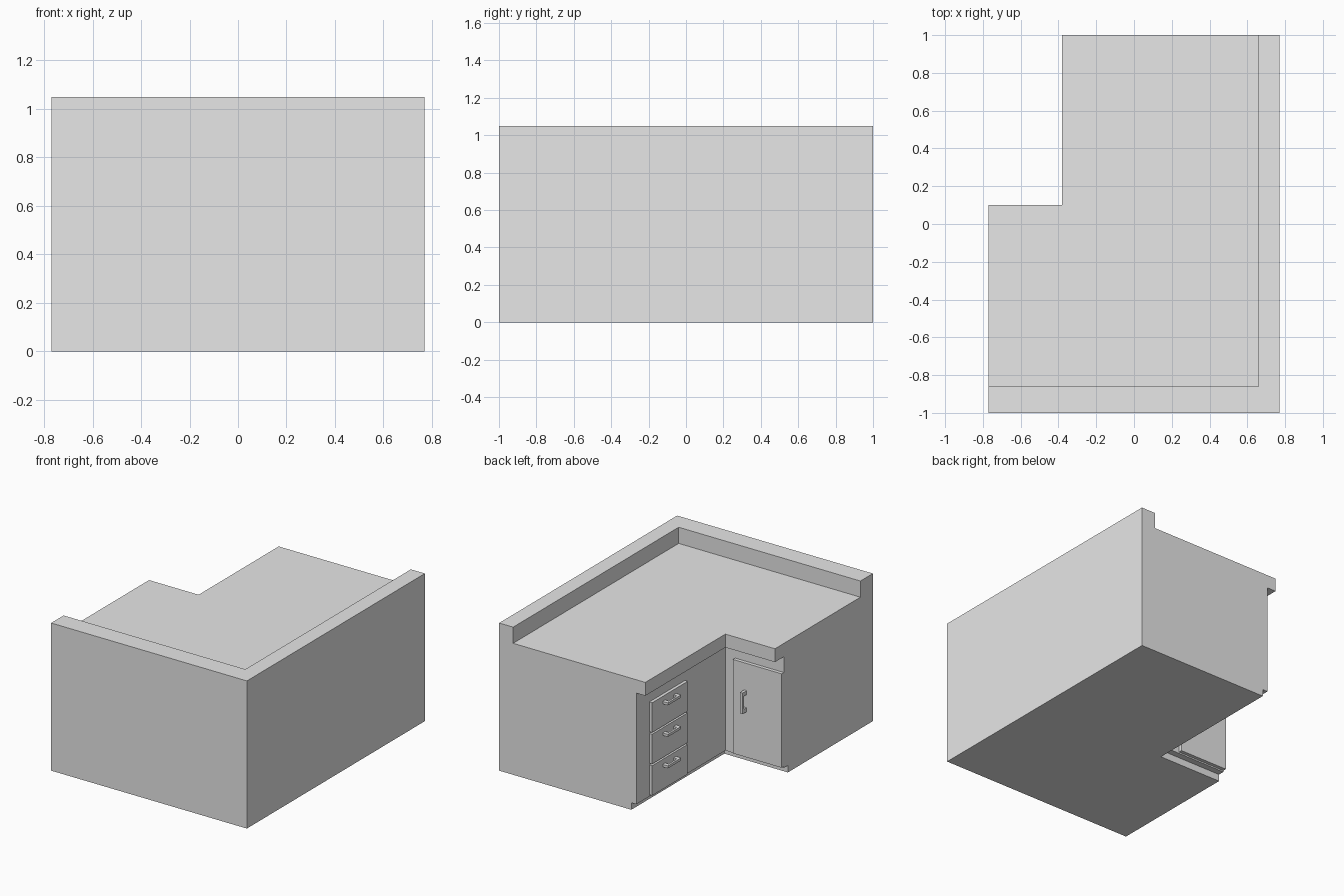
import bpy
import bmesh
from mathutils import Vector

cube = bpy.data.objects.get("Cube")
if cube:
    bpy.data.objects.remove(cube, do_unlink=True)

# One plain finish for the whole counter
finish = bpy.data.materials.new("light_grey")
finish.use_nodes = True
finish.diffuse_color = (0.8, 0.8, 0.8, 1)
finish.node_tree.nodes["Principled BSDF"].inputs["Base Color"].default_value = (0.8, 0.8, 0.8, 1)


def add_object(name, bm):
    bmesh.ops.recalc_face_normals(bm, faces=bm.faces)
    mesh = bpy.data.meshes.new(name)
    bm.to_mesh(mesh)
    bm.free()
    mesh.materials.append(finish)
    obj = bpy.data.objects.new(name, mesh)
    bpy.context.scene.collection.objects.link(obj)
    return obj


def prism(name, outline, z0, z1):
    """Extrude a floor outline from z0 up to z1."""
    bm = bmesh.new()
    base = bm.faces.new([bm.verts.new((x, y, z0)) for x, y in outline])
    top = bmesh.ops.extrude_face_region(bm, geom=[base])["geom"]
    verts = [v for v in top if isinstance(v, bmesh.types.BMVert)]
    bmesh.ops.translate(bm, verts=verts, vec=(0, 0, z1 - z0))
    return add_object(name, bm)


def add_box(bm, lo, hi):
    lo, hi = Vector(lo), Vector(hi)
    verts = bmesh.ops.create_cube(bm, size=1)["verts"]
    bmesh.ops.scale(bm, verts=verts, vec=hi - lo)
    bmesh.ops.translate(bm, verts=verts, vec=(lo + hi) / 2)


def box(name, lo, hi):
    bm = bmesh.new()
    add_box(bm, lo, hi)
    return add_object(name, bm)


# Overall extents and the inner faces of the raised wall
W, D, H = 0.77, 1.0, 1.05
WX, WY = 0.66, -0.86
SLAB_LOW, SLAB_TOP, TOE = 0.84, 0.935, 0.05
FACE_X, FACE_Y = -0.31, 0.0


def l_shape(nx, ny):
    """L outline inside the wall, with its inner corner at nx, ny."""
    return [(-W, WY), (WX, WY), (WX, D), (nx, D), (nx, ny), (-W, ny)]


# Raised wall, plinth, cabinet body and worktop
prism("outer_wall", [(-W, -D), (W, -D), (W, D), (WX, D), (WX, WY), (-W, WY)], 0, H)
prism("plinth", l_shape(-0.27, -0.045), 0, TOE)
prism("cabinet_body", l_shape(FACE_X, FACE_Y), TOE, SLAB_LOW)
prism("worktop", l_shape(-0.38, 0.1), SLAB_LOW, SLAB_TOP)

# Three drawers, each with a horizontal pull
PITCH = 0.224
for i in range(3):
    top = 0.722 - i * PITCH
    front = FACE_X - 0.022
    box(f"drawer_{i + 1}", (front, 0.455, top - 0.212), (FACE_X, 0.855, top))
    bm = bmesh.new()
    z, y, half = top - 0.045, 0.66, 0.075
    add_box(bm, (front - 0.04, y - half, z - 0.009), (front - 0.026, y + half, z + 0.009))
    for side in (-1, 1):
        foot = y + side * (half - 0.014)
        add_box(bm, (front - 0.026, foot - 0.014, z - 0.009), (front, foot + 0.014, z + 0.009))
    add_object(f"drawer_pull_{i + 1}", bm)

# Cupboard door with a vertical pull
front = FACE_Y + 0.025
box("cupboard_door", (-W, FACE_Y, 0.06), (-0.387, front, 0.728))
bm = bmesh.new()
x, z, half = -0.485, 0.46, 0.075
add_box(bm, (x - 0.01, front + 0.03, z - half), (x + 0.01, front + 0.046, z + half))
for side in (-1, 1):
    foot = z + side * (half - 0.014)
    add_box(bm, (x - 0.01, front, foot - 0.014), (x + 0.01, front + 0.03, foot + 0.014))
add_object("door_pull", bm)
